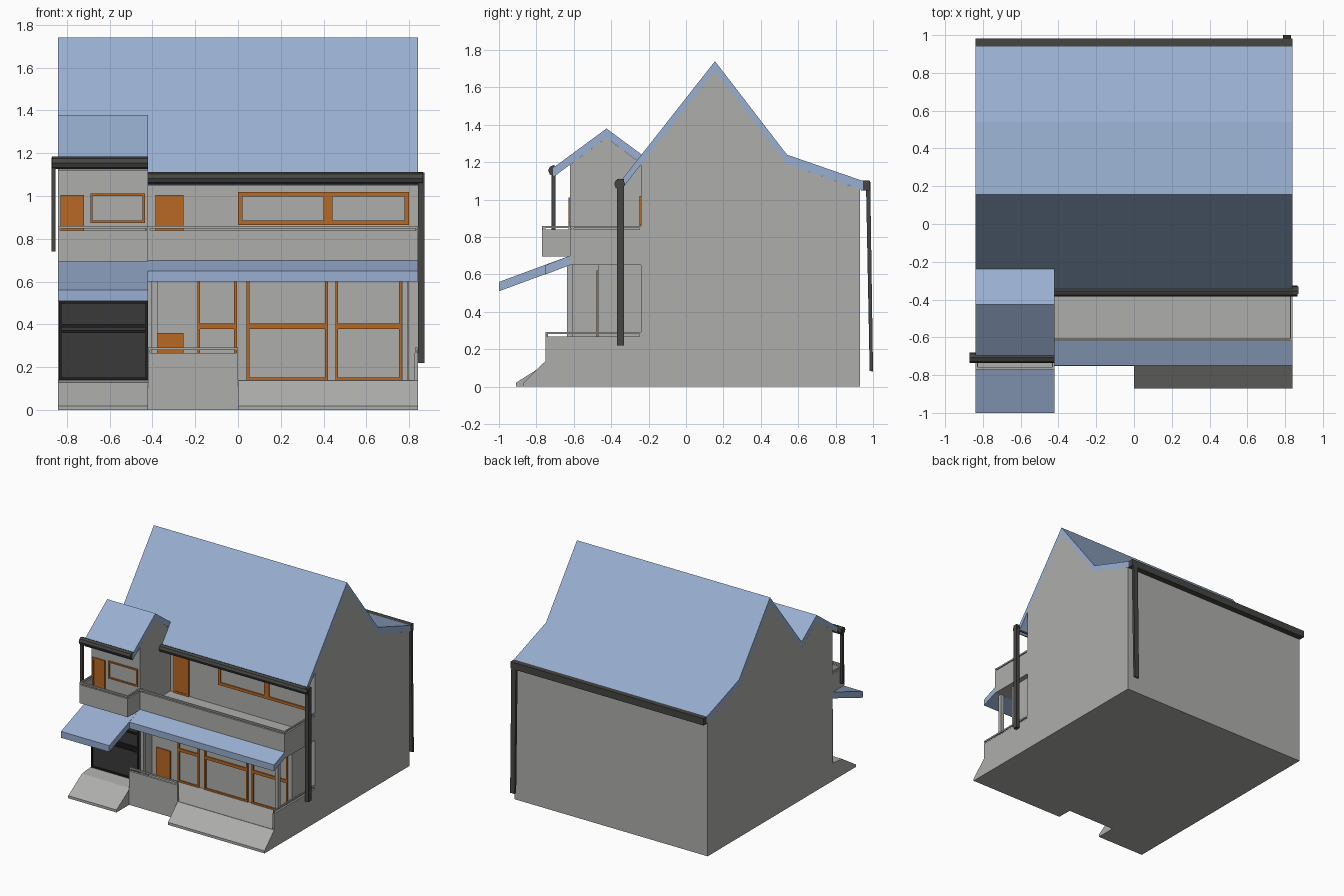
import bpy, bmesh, math
from mathutils import Vector

if "Cube" in bpy.data.objects:
    bpy.data.objects.remove(bpy.data.objects["Cube"])


def mat(name, r, g, b):
    m = bpy.data.materials.new(name)
    m.diffuse_color = (r, g, b, 1)
    m.use_nodes = True
    m.node_tree.nodes["Principled BSDF"].inputs["Base Color"].default_value = m.diffuse_color
    return m


WALL = mat("wall_grey", 0.42, 0.42, 0.41)
ROOF = mat("roof_blue", 0.32, 0.43, 0.64)
WOOD = mat("wood_orange", 0.48, 0.14, 0.017)
DARK = mat("gutter_dark", 0.06, 0.06, 0.057)
DOOR = mat("garage_charcoal", 0.042, 0.042, 0.042)
TRIM = mat("garage_trim_black", 0.014, 0.014, 0.014)


def finish(name, bm, m):
    bmesh.ops.recalc_face_normals(bm, faces=bm.faces)
    me = bpy.data.meshes.new(name)
    bm.to_mesh(me)
    bm.free()
    me.materials.append(m)
    ob = bpy.data.objects.new(name, me)
    bpy.context.collection.objects.link(ob)
    return ob


def prism(name, pts, x0, x1, m):
    """Extrude a (y, z) profile from x0 to x1."""
    bm = bmesh.new()
    f = bm.faces.new([bm.verts.new((x0, y, z)) for y, z in pts])
    r = bmesh.ops.extrude_face_region(bm, geom=[f])
    vs = [v for v in r["geom"] if isinstance(v, bmesh.types.BMVert)]
    bmesh.ops.translate(bm, verts=vs, vec=(x1 - x0, 0, 0))
    return finish(name, bm, m)


def box(name, x0, x1, y0, y1, z0, z1, m):
    return prism(name, [(y0, z0), (y1, z0), (y1, z1), (y0, z1)], x0, x1, m)


def slab(name, top, x0, x1, t=0.05):
    """Roof sheet with vertical thickness t under a (y, z) polyline."""
    return prism(name, top + [(y, z - t) for y, z in reversed(top)], x0, x1, ROOF)


def tube(name, a, b, r, m, n=8):
    a, b = Vector(a), Vector(b)
    bm = bmesh.new()
    bmesh.ops.create_cone(bm, cap_ends=True, segments=n, radius1=r, radius2=r, depth=(b - a).length)
    q = (b - a).to_track_quat('Z', 'Y')
    for v in bm.verts:
        v.co = q @ v.co + (a + b) / 2
    return finish(name, bm, m)


def frame(name, x0, x1, z0, z1, wall_y, t, m=WOOD, bars_x=(), bars_z=()):
    """Border frame with optional bars, on the wall at wall_y."""
    y0, y1 = wall_y - 0.009, wall_y + 0.004
    box(name + "_left", x0, x0 + t, y0, y1, z0, z1, m)
    box(name + "_right", x1 - t, x1, y0, y1, z0, z1, m)
    box(name + "_bottom", x0 + t, x1 - t, y0, y1, z0, z0 + t, m)
    box(name + "_top", x0 + t, x1 - t, y0, y1, z1 - t, z1, m)
    for a, b in bars_x:
        box(name + "_mullion", a, b, y0, y1, z0 + t, z1 - t, m)
    for a, b in bars_z:
        box(name + "_rail", x0 + t, x1 - t, y0, y1, a, b, m)


def rail(name, x0, x1, y0, y1, z):
    """Handrail just above a parapet with end posts."""
    box(name, x0, x1, y0, y1, z - 0.012, z, WALL)
    for i, (a, b) in enumerate(((x0, y0), (x1 - 0.008, y1 - 0.008))):
        box(f"{name}_post_{i}", a, a + 0.008, b, b + 0.008, z - 0.03, z - 0.012, WALL)


L, M, R = -0.84, -0.42, 0.84

# main house, side bay and ground floor room
prism("main_house", [(-0.24, 0), (0.93, 0), (0.93, 1.055), (0.54, 1.19),
                     (0.155, 1.69), (-0.24, 1.188)], L, R, WALL)
prism("bay", [(-0.62, 0), (-0.24, 0), (-0.24, 1.192), (-0.425, 1.33), (-0.62, 1.186)], L, M, WALL)
box("ground_room", M, 0.80, -0.47, -0.24, 0.14, 0.65, WALL)

# roofs
slab("main_roof", [(-0.24, 1.238), (0.155, 1.74), (0.54, 1.24), (0.945, 1.1)], L, R)
slab("main_front_eave", [(-0.35, 1.098), (-0.24, 1.238)], M, R)
slab("bay_roof", [(-0.71, 1.17), (-0.425, 1.38), (-0.225, 1.232)], L, M)
slab("garage_canopy", [(-1.0, 0.56), (-0.62, 0.70)], L, M)
slab("porch_canopy", [(-0.75, 0.65), (-0.62, 0.70)], M, R)

# porch base, ramps and low walls
box("porch_base", M, R, -0.75, -0.24, 0, 0.14, WALL)
prism("porch_ramp", [(-0.87, 0), (-0.75, 0), (-0.75, 0.138), (-0.87, 0.02)], 0, R, WALL)
prism("garage_ramp", [(-0.91, 0), (-0.62, 0), (-0.62, 0.14), (-0.74, 0.128), (-0.91, 0.02)], L, M, WALL)
box("porch_front_wall", M, 0, -0.752, -0.735, 0, 0.267, WALL)
box("porch_side_wall", 0.825, R, -0.75, -0.24, 0.14, 0.267, WALL)
rail("porch_front_rail", M, 0, -0.75, -0.738, 0.293)
rail("porch_side_rail", 0.828, 0.838, -0.75, -0.24, 0.293)
for i, x in enumerate((-0.39, 0.78)):
    box(f"porch_post_{i}", x - 0.014, x + 0.014, -0.635, -0.607, 0.14, 0.655, WALL)

# balconies
box("balcony_floor", M, R, -0.62, -0.24, 0.65, 0.70, WALL)
box("balcony_front_wall", M, R, -0.62, -0.605, 0.70, 0.84, WALL)
box("balcony_side_wall", 0.825, R, -0.605, -0.24, 0.70, 0.84, WALL)
rail("balcony_front_rail", M, R, -0.62, -0.608, 0.86)
rail("balcony_side_rail", 0.828, 0.838, -0.608, -0.24, 0.86)
box("bay_balcony_floor", L, M, -0.77, -0.62, 0.695, 0.708, WALL)
box("bay_balcony_front_wall", L, M, -0.77, -0.757, 0.708, 0.84, WALL)
rail("bay_balcony_front_rail", L, M, -0.77, -0.758, 0.86)
for n, x in (("left", L), ("right", M - 0.013)):
    box(f"bay_balcony_{n}_wall", x, x + 0.013, -0.757, -0.62, 0.708, 0.84, WALL)
    rail(f"bay_balcony_{n}_rail", x + 0.001, x + 0.012, -0.758, -0.62, 0.86)

# ground floor windows and front door
for i, (a, b) in enumerate(((-0.19, -0.005), (0.04, 0.42), (0.455, 0.765))):
    frame(f"ground_window_{i}", a, b, 0.14, 0.62, -0.47, 0.013, bars_z=((0.38, 0.404),))
box("front_door_panel", -0.38, -0.255, -0.478, -0.466, 0.14, 0.36, WOOD)

# upper windows and doors
frame("upper_window", 0, 0.80, 0.865, 1.02, -0.24, 0.022, bars_x=((0.40, 0.442),))
frame("bay_window", -0.69, -0.435, 0.875, 1.012, -0.62, 0.011)
for n, a, b, y in (("bay", -0.83, -0.72, -0.62), ("balcony", -0.385, -0.255, -0.24)):
    frame(n + "_door_frame", a, b, 0.70, 1.005, y, 0.014)
    box(n + "_door_panel", a + 0.014, b - 0.014, y - 0.005, y + 0.003, 0.70, 0.991, WOOD)

# garage door
box("garage_door", L + 0.01, M - 0.005, -0.626, -0.61, 0.14, 0.56, DOOR)
frame("garage_trim", L + 0.004, M - 0.001, 0.14, 0.56, -0.626, 0.012, TRIM,
      bars_z=((0.36, 0.374), (0.385, 0.402), (0.498, 0.51)))

# gutters and downpipes
tube("front_gutter", (M, -0.355, 1.083), (0.865, -0.355, 1.083), 0.029, DARK)
tube("bay_gutter", (-0.87, -0.708, 1.155), (M, -0.708, 1.155), 0.029, DARK)
box("back_gutter", L, R, 0.935, 0.982, 1.048, 1.102, DARK)
box("front_downpipe", 0.841, 0.871, -0.37, -0.332, 0.22, 1.11, DARK)
box("bay_downpipe", -0.872, -0.852, -0.718, -0.698, 0.74, 1.18, DARK)
prism("back_downpipe", [(0.982, 0.085), (1.0, 0.08), (0.985, 1.1), (0.962, 1.1)], 0.79, 0.83, DARK)
